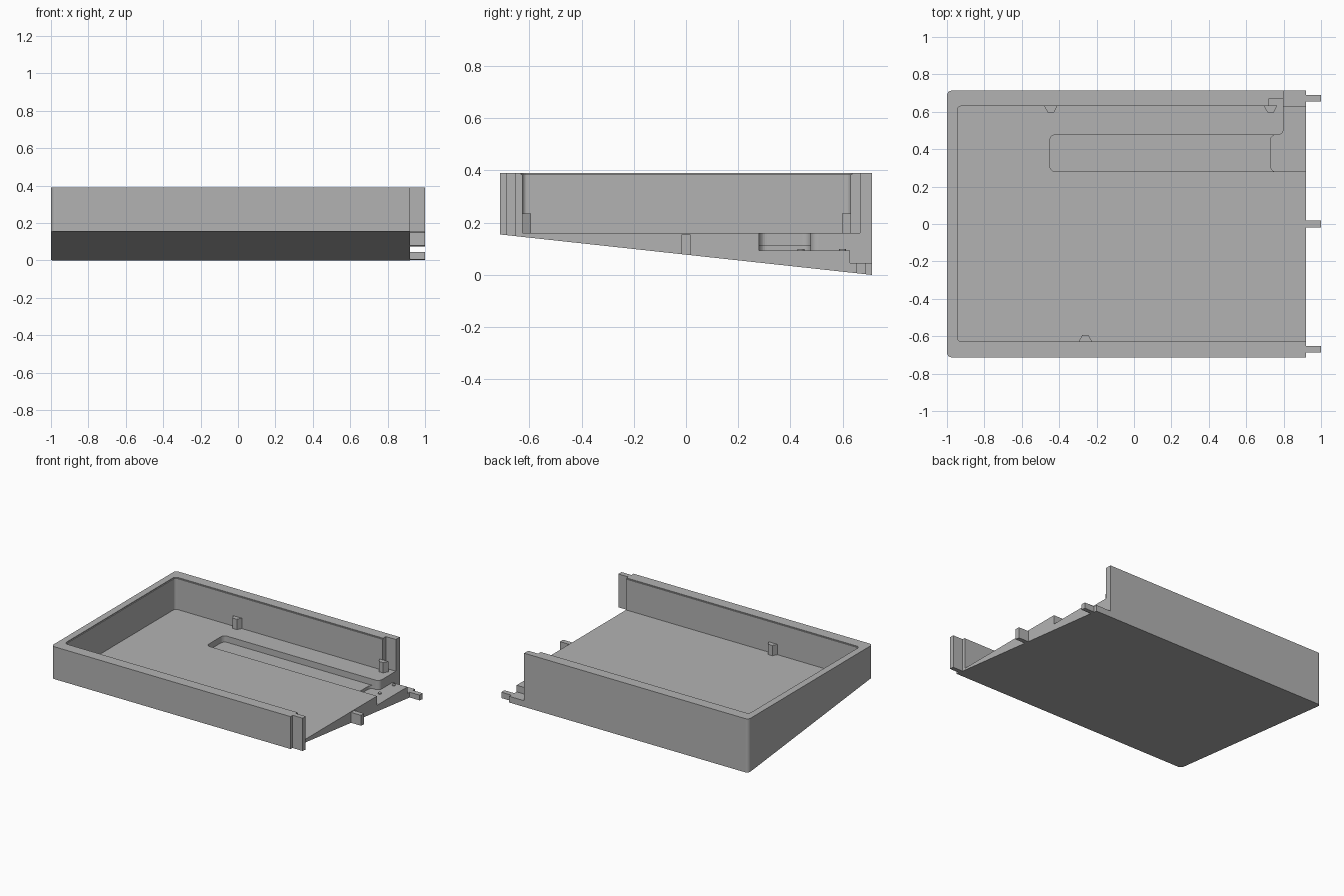
import bpy, bmesh, math
from mathutils import Vector

cube = bpy.data.objects.get("Cube")
if cube:
    bpy.data.objects.remove(cube, do_unlink=True)

grey = bpy.data.materials.new("plain grey")
grey.use_nodes = True
COLOR = (0.45, 0.45, 0.45, 1)
grey.diffuse_color = COLOR
next(n for n in grey.node_tree.nodes if n.type == 'BSDF_PRINCIPLED').inputs["Base Color"].default_value = COLOR

TOP, FLOOR = 0.39, 0.16
END = 0.92                      # open end of the tray
BACK, FRONT = 0.713, -0.713
INNER_BACK, INNER_FRONT = 0.63, -0.627
FAR = 1.2                       # cutters run out past the open end


def outline(x0, x1, y0, y1, radii=(0, 0, 0, 0)):
    """Rectangle with a radius per corner, counter-clockwise from (x0, y0)."""
    corners = [(x0, y0, 1, 1), (x1, y0, -1, 1), (x1, y1, -1, -1), (x0, y1, 1, -1)]
    pts = []
    for i, ((x, y, sx, sy), r) in enumerate(zip(corners, radii)):
        if r == 0:
            pts.append((x, y))
            continue
        for k in range(7):
            a = math.pi + i * math.pi / 2 + k * math.pi / 12
            pts.append((x + sx * r + r * math.cos(a), y + sy * r + r * math.sin(a)))
    return pts


def prism(name, pts, z0, z1):
    bm = bmesh.new()
    face = bm.faces.new([bm.verts.new((x, y, z0)) for x, y in pts])
    ext = bmesh.ops.extrude_face_region(bm, geom=[face])
    verts = [v for v in ext["geom"] if isinstance(v, bmesh.types.BMVert)]
    bmesh.ops.translate(bm, verts=verts, vec=(0, 0, z1 - z0))
    bmesh.ops.recalc_face_normals(bm, faces=bm.faces)
    mesh = bpy.data.meshes.new(name)
    bm.to_mesh(mesh)
    bm.free()
    mesh.materials.append(grey)
    ob = bpy.data.objects.new(name, mesh)
    bpy.context.collection.objects.link(ob)
    return ob


def slope_underside(ob):
    """Trim everything below the sloping base plane."""
    bm = bmesh.new()
    bm.from_mesh(ob.data)
    cut = bmesh.ops.bisect_plane(bm, geom=bm.verts[:] + bm.edges[:] + bm.faces[:],
                                 plane_co=(0, FRONT, 0.155),
                                 plane_no=Vector((0, -0.155, FRONT - BACK)), clear_outer=True)
    edges = [e for e in cut["geom_cut"] if isinstance(e, bmesh.types.BMEdge)]
    bmesh.ops.holes_fill(bm, edges=edges, sides=0)
    bmesh.ops.recalc_face_normals(bm, faces=bm.faces)
    bm.to_mesh(ob.data)
    bm.free()


def carve(ob, pts, z0, z1=0.6):
    cutter = prism("cutter", pts, z0, z1)
    cutter.hide_render = True
    mod = ob.modifiers.new("carve", 'BOOLEAN')
    mod.operation, mod.solver, mod.object = 'DIFFERENCE', 'EXACT', cutter
    bpy.context.view_layer.objects.active = ob
    bpy.ops.object.modifier_apply(modifier=mod.name)
    bpy.data.objects.remove(cutter, do_unlink=True)


# Wedge-shaped tray body
tray = prism("tray_body", outline(-1, END, FRONT, BACK, (0.025, 0, 0, 0.025)), -0.1, TOP)
slope_underside(tray)

# Main cavity and the fine lip round its rim
carve(tray, outline(-0.945, FAR, INNER_FRONT, INNER_BACK, (0.02, 0, 0, 0.02)), FLOOR)
carve(tray, outline(-0.951, FAR, INNER_FRONT - 0.006, INNER_BACK + 0.006, (0.026, 0, 0, 0.026)), 0.384)

# Long floor channel, its deeper end, and the corner shelf
carve(tray, outline(-0.45, FAR, 0.28, 0.477, (0.03, 0, 0, 0.03)), 0.115)
carve(tray, outline(0.73, FAR, 0.28, 0.477, (0.03, 0, 0, 0.03)), 0.093)
carve(tray, outline(0.80, FAR, 0.47, INNER_BACK), 0.093)
# Rounded convex corner between channel and shelf
r = 0.03
arc = [(0.80 - r + r * math.sin(a), 0.477 + r - r * math.cos(a))
       for a in (k * math.pi / 12 for k in range(7))]
carve(tray, arc + [(0.81, 0.477 + r), (0.81, 0.47), (0.80 - r, 0.47)], 0.093)

# Rear wall stops short of the open end, with a rebate on its inside
carve(tray, outline(0.80, FAR, INNER_BACK - 0.002, 0.9), 0.045)
carve(tray, outline(0.72, 0.85, 0.6, 0.667), FLOOR)

# Locating tabs on the open end
for name, y, z0, z1 in (("front_tab", -0.67, -0.1, TOP),
                        ("middle_tab", 0.0, -0.1, 0.155),
                        ("rear_tab", 0.672, -0.1, 0.045)):
    tab = prism(name, outline(END - 0.01, 1.0, y - 0.018, y + 0.018), z0, z1)
    slope_underside(tab)

# Small tapered stops along the inner walls
for name, x, y, side in (("rear_stop_right", -0.445, INNER_BACK, -1),
                         ("rear_stop_left", 0.73, INNER_BACK, -1),
                         ("front_stop", -0.26, INNER_FRONT, 1)):
    prism(name, [(x - 0.036, y - side * 0.003), (x + 0.036, y - side * 0.003),
                 (x + 0.017, y + side * 0.033), (x - 0.017, y + side * 0.033)],
          FLOOR - 0.005, 0.235)

# Two little studs on the shelf
for i, y in enumerate((0.44, 0.6)):
    pts = [(0.83 + 0.013 * math.cos(k * math.pi / 8), y + 0.013 * math.sin(k * math.pi / 8))
           for k in range(16)]
    prism(f"shelf_stud_{i + 1}", pts, 0.088, 0.1)
